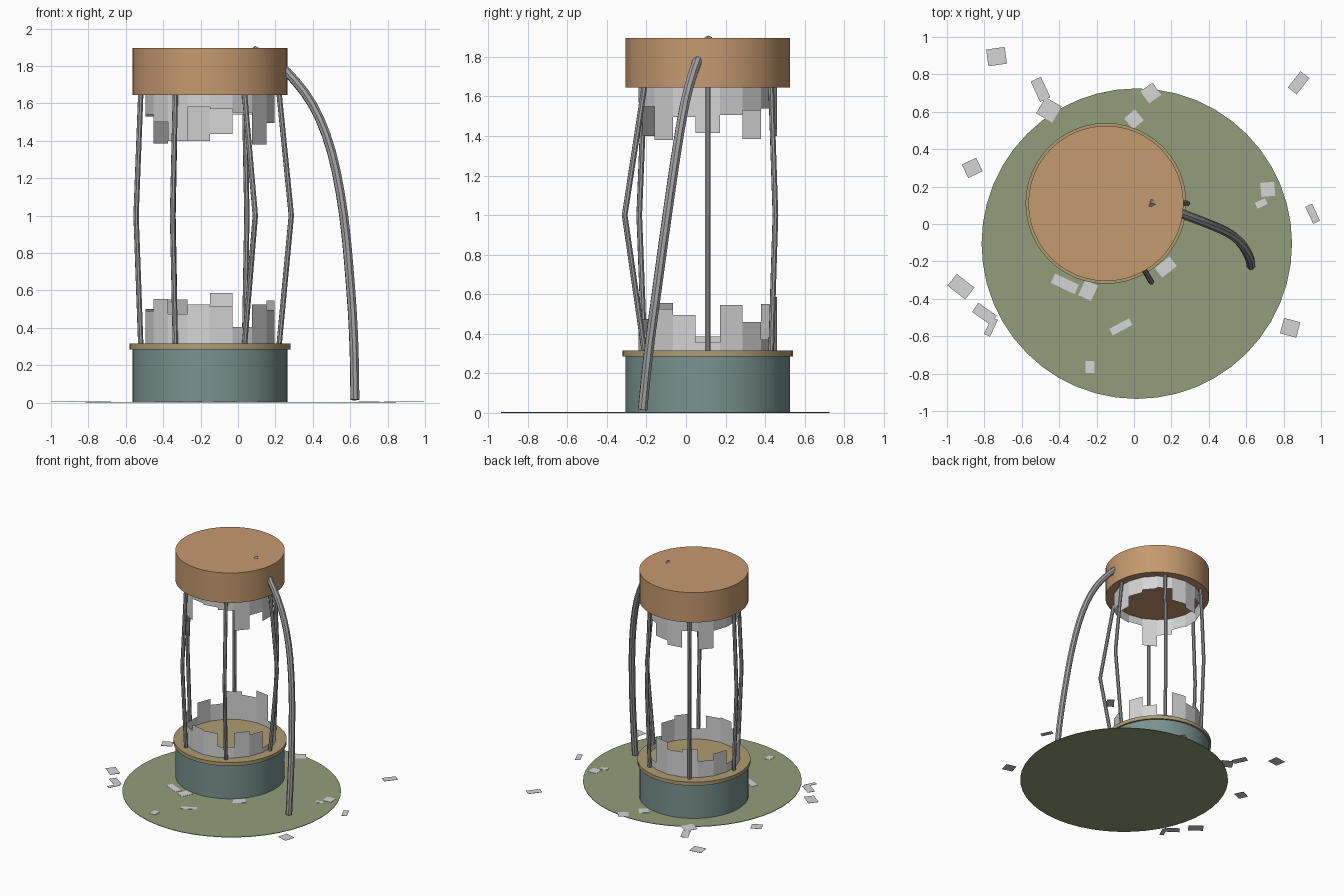
import bpy, bmesh, math
from mathutils import Matrix, Vector

if "Cube" in bpy.data.objects:
    bpy.data.objects.remove(bpy.data.objects["Cube"])

CX, CY = -0.15, 0.11          # axis of the broken tube


def material(name, rgb):
    m = bpy.data.materials.new(name)
    m.diffuse_color = (*rgb, 1)
    m.use_nodes = True
    m.node_tree.nodes["Principled BSDF"].inputs["Base Color"].default_value = m.diffuse_color
    return m


COPPER = material("copper", (0.56, 0.32, 0.16))
TEAL = material("teal", (0.19, 0.29, 0.28))
BRASS = material("brass", (0.43, 0.34, 0.17))
GREEN = material("puddle_green", (0.29, 0.34, 0.20))
GLASS = material("pale_glass", (0.66, 0.66, 0.66))
STEEL = material("steel_grey", (0.36, 0.36, 0.36))


def add_mesh(name, bm, mat):
    me = bpy.data.meshes.new(name)
    bm.to_mesh(me)
    bm.free()
    me.materials.append(mat)
    ob = bpy.data.objects.new(name, me)
    bpy.context.collection.objects.link(ob)
    return ob


def cylinder(name, x, y, r, z0, z1, mat, sides=48):
    bpy.ops.mesh.primitive_cylinder_add(vertices=sides, radius=r, depth=z1 - z0,
                                        location=(x, y, (z0 + z1) / 2))
    ob = bpy.context.object
    ob.name = name
    ob.data.materials.append(mat)
    bpy.ops.object.shade_smooth_by_angle(angle=math.radians(35))
    return ob


def tube(name, points, radius, mat, smooth_path=False, sides=8):
    """Sweep a polygon ring along a path, with capped ends."""
    pts = [Vector(p) for p in points]
    if smooth_path:                       # Catmull-Rom subdivision
        ext = [2 * pts[0] - pts[1]] + pts + [2 * pts[-1] - pts[-2]]
        fine = []
        for a, b, c, d in zip(ext, ext[1:], ext[2:], ext[3:]):
            for i in range(3):
                t = i / 3
                fine.append(0.5 * (2 * b + (c - a) * t + (2 * a - 5 * b + 4 * c - d) * t ** 2
                                   + (3 * b - a - 3 * c + d) * t ** 3))
        pts = fine + [pts[-1]]
    bm = bmesh.new()
    rings = []
    for i, p in enumerate(pts):
        d = (pts[min(i + 1, len(pts) - 1)] - pts[max(i - 1, 0)]).normalized()
        u = d.cross(Vector((0.3, 1, 0))).normalized()
        v = d.cross(u)
        rings.append([bm.verts.new(p + radius * (u * math.cos(a) + v * math.sin(a)))
                      for a in (math.tau * k / sides for k in range(sides))])
    for r0, r1 in zip(rings, rings[1:]):
        for k in range(sides):
            n = (k + 1) % sides
            bm.faces.new((r0[k], r0[n], r1[n], r1[k]))
    bm.faces.new(rings[0][::-1])
    bm.faces.new(rings[-1])
    bmesh.ops.recalc_face_normals(bm, faces=bm.faces)
    return add_mesh(name, bm, mat)


def broken_glass(name, z_root, z_ends):
    """Ring of 18 upright panes, each ending at its own height."""
    bm = bmesh.new()
    for k, z in enumerate(z_ends):
        a0, a1 = (math.radians(-90 + 20 * j) for j in (k, k + 1))
        p = [(CX + 0.35 * math.cos(a), CY + 0.35 * math.sin(a)) for a in (a0, a1)]
        lo, hi = min(z_root, z), max(z_root, z)
        bm.faces.new([bm.verts.new((*q, h)) for q, h in
                      ((p[0], lo), (p[1], lo), (p[1], hi), (p[0], hi))])
    bmesh.ops.remove_doubles(bm, verts=bm.verts, dist=1e-5)
    return add_mesh(name, bm, GLASS)


# Puddle, base, deck and cap
cylinder("puddle", 0.015, -0.105, 0.83, 0, 0.004, GREEN)
cylinder("base", CX, CY, 0.415, 0.001, 0.29, TEAL)
cylinder("deck", CX, CY, 0.43, 0.285, 0.315, BRASS)
cylinder("cap", CX, CY, 0.415, 1.645, 1.895, COPPER)

# Jagged glass, panes listed counter-clockwise from the front
broken_glass("lower_glass", 0.31, [
    0.515, 0.405, 0.525, 0.495, 0.355, 0.545, 0.46, 0.37, 0.585,
    0.525, 0.55, 0.45, 0.50, 0.385, 0.49, 0.555, 0.475, 0.525])
broken_glass("upper_glass", 1.65, [
    1.57, 1.55, 1.38, 1.495, 1.415, 1.505, 1.53, 1.54, 1.435,
    1.40, 1.54, 1.385, 1.53, 1.53, 1.54, 1.50, 1.40, 1.58])

# Six bent cage rods: the two nearest the hose are buckled further outwards
for k, bulge in enumerate((0.435, 0.395, 0.395, 0.395, 0.40, 0.485)):
    a = math.radians(60 * k)
    tube(f"cage_rod_{k + 1}",
         [(CX + r * math.cos(a), CY + r * math.sin(a), z)
          for r, z in ((0.37, 0.31), (bulge, 1.0), (0.37, 1.65))], 0.015, STEEL)

# Drooping hose from the cap to the ground
tube("hose", [(0.08, 0.115, 1.885), (0.17, 0.09, 1.835), (0.265, 0.052, 1.765),
              (0.40, 0.0, 1.59), (0.50, -0.045, 1.34), (0.565, -0.095, 1.0),
              (0.603, -0.15, 0.6), (0.62, -0.19, 0.3), (0.625, -0.22, 0.015)],
     0.025, STEEL, smooth_path=True)

# Scattered flat shards: x, y, width, length, turn
SHARDS = [
    (-.735, .895, .10, .09, 8), (-.50, .72, .06, .12, 25), (-.455, .61, .10, .10, -30),
    (.09, .70, .08, .08, 35), (0, .56, .075, .075, 40), (.88, .755, .06, .11, -38),
    (-.865, .30, .085, .08, 25), (.715, .185, .075, .075, 5), (.68, .11, .06, .035, 25),
    (.955, .055, .04, .10, 25), (-.925, -.335, .12, .08, -38), (-.80, -.48, .12, .06, -35),
    (-.765, -.55, .035, .10, -25), (-.37, -.32, .14, .055, -25), (-.245, -.355, .075, .09, -25),
    (.17, -.23, .10, .065, 38), (-.07, -.55, .12, .04, 28), (-.235, -.765, .05, .065, 0),
    (.835, -.555, .09, .085, -15)]
bm = bmesh.new()
for x, y, w, l, turn in SHARDS:
    mat = (Matrix.Translation((x, y, 0.007)) @ Matrix.Rotation(math.radians(turn), 4, 'Z')
           @ Matrix.Diagonal((w, l, 0.002, 1)))
    bmesh.ops.create_cube(bm, size=1, matrix=mat)
add_mesh("scattered_shards", bm, GLASS)
